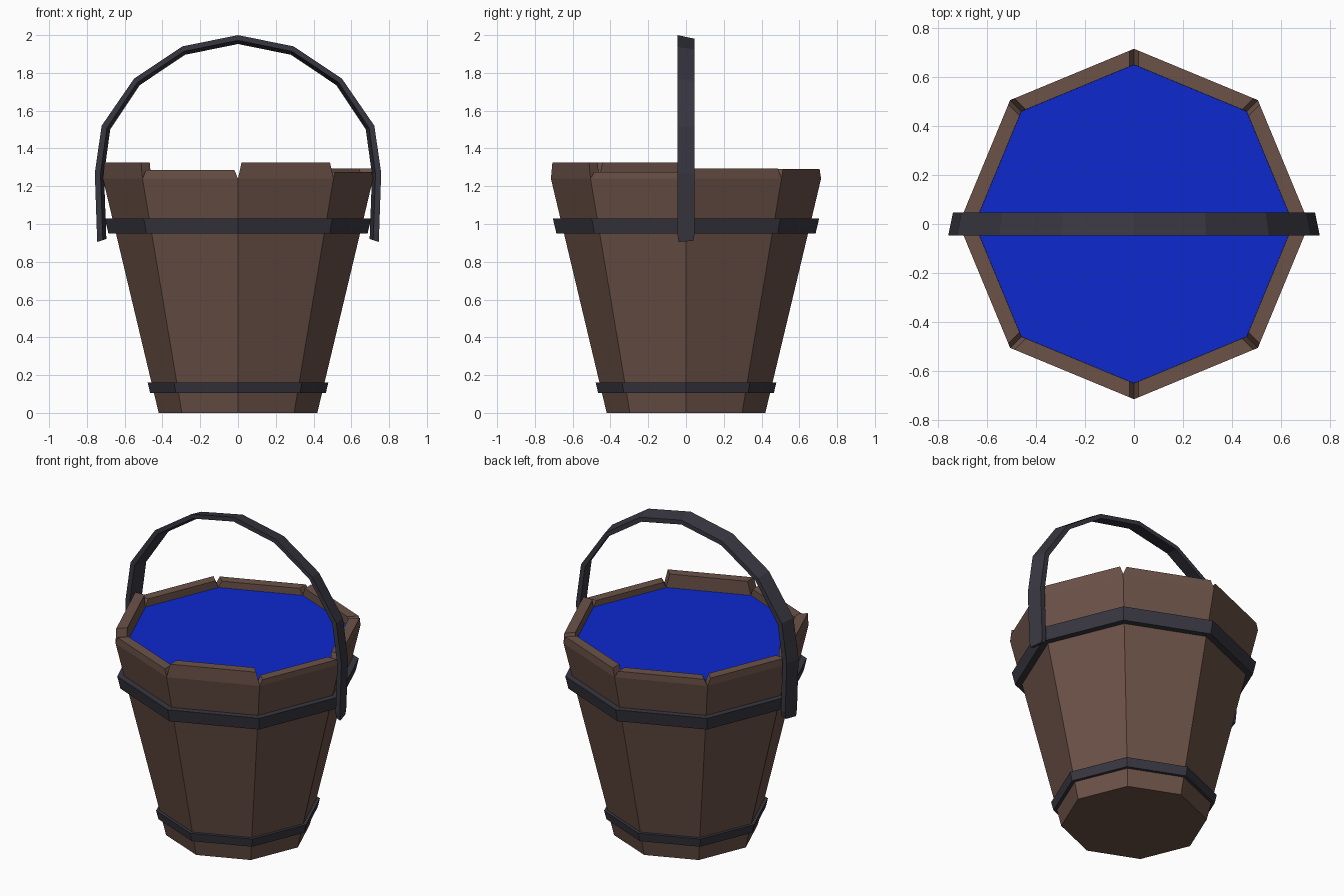
import bpy, bmesh, math
from mathutils import Vector

if "Cube" in bpy.data.objects:
    bpy.data.objects.remove(bpy.data.objects["Cube"])


def material(name, rgb):
    m = bpy.data.materials.new(name)
    m.diffuse_color = (*rgb, 1)
    m.use_nodes = True
    m.node_tree.nodes["Principled BSDF"].inputs["Base Color"].default_value = m.diffuse_color
    return m


WOOD = material("wood", (0.147, 0.084, 0.064))
IRON = material("iron", (0.040, 0.038, 0.052))
WATER = material("water", (0.004, 0.022, 0.62))


def loft(name, rings, mat, closed=False):
    """Skin a list of equal-length point rings; cap the ends unless closed."""
    bm = bmesh.new()
    rows = [[bm.verts.new(p) for p in ring] for ring in rings]
    n = len(rows[0])
    pairs = list(zip(rows, rows[1:])) + ([(rows[-1], rows[0])] if closed else [])
    for a, b in pairs:
        for i in range(n):
            j = (i + 1) % n
            bm.faces.new((a[i], a[j], b[j], b[i]))
    if not closed:
        bm.faces.new(rows[0])
        bm.faces.new(rows[-1])
    bmesh.ops.recalc_face_normals(bm, faces=bm.faces)
    me = bpy.data.meshes.new(name)
    bm.to_mesh(me)
    bm.free()
    me.materials.append(mat)
    ob = bpy.data.objects.new(name, me)
    bpy.context.collection.objects.link(ob)
    return ob


def polar(r, k, z):
    a = math.radians(45 * k)
    return Vector((r * math.cos(a), r * math.sin(a), z))


def radius(z):
    return 0.42 + 0.238 * z


def octagon(r, z):
    return [polar(r, k, z) for k in range(8)]


# Eight staves with uneven tops and notched corners
THICK, SHOULDER = 0.065, 1.24


def stave_ring(k, r, z, inset):
    ring = []
    for rr, ends in ((r, (k, k + 1)), (r - THICK, (k + 1, k))):
        a, b = (polar(rr, e, z) for e in ends)
        step = (b - a).normalized() * inset
        ring += [a + step, b - step]
    return ring


tops = [1.295, 1.29, 1.28, 1.285, 1.325, 1.285, 1.325, 1.275]
for k, top in enumerate(tops):
    loft(f"stave_{k + 1}", [stave_ring(k, radius(0), 0, 0),
                            stave_ring(k, radius(SHOULDER), SHOULDER, 0),
                            stave_ring(k, radius(SHOULDER), top, 0.02)], WOOD)

# Bottom board and water
loft("bottom_board", [octagon(0.37, 0), octagon(0.38, 0.06)], WOOD)
loft("water", [octagon(radius(1.2) - 0.06, 1.2), octagon(0.652, 1.238)], WATER)

# Iron hoops following the taper
for name, z0, z1, off in (("lower_hoop", 0.105, 0.16, 0.02),
                          ("upper_hoop", 0.95, 1.03, 0.04)):
    loft(name, [octagon(radius(z0) + off, z0), octagon(radius(z1) + off, z1),
                octagon(radius(z1) - 0.01, z1), octagon(radius(z0) - 0.01, z0)],
         IRON, closed=True)

# Handle: half path of (outer x, outer z, inner x, inner z), mirrored
half = [(0.745, 0.905, 0.715, 0.915), (0.747, 0.95, 0.717, 0.955),
        (0.758, 1.27, 0.728, 1.265), (0.722, 1.52, 0.694, 1.508),
        (0.55, 1.77, 0.532, 1.75), (0.295, 1.94, 0.286, 1.914)]
path = half + [(0, 2.0, 0, 1.972)] + [(-a, b, -c, d) for a, b, c, d in half[::-1]]
rings = []
for i, (ox, oz, ix, iz) in enumerate(path):
    w = 0.039 if i in (0, len(path) - 1) else 0.046
    inward = Vector((ix - ox, 0, iz - oz)).normalized() * 0.019
    o, n = Vector((ox, 0, oz)), Vector((ix, 0, iz))
    y = Vector((0, w, 0))
    rings.append([o - y, o + y + inward, n + y + inward, n - y])
loft("handle", rings, IRON)
